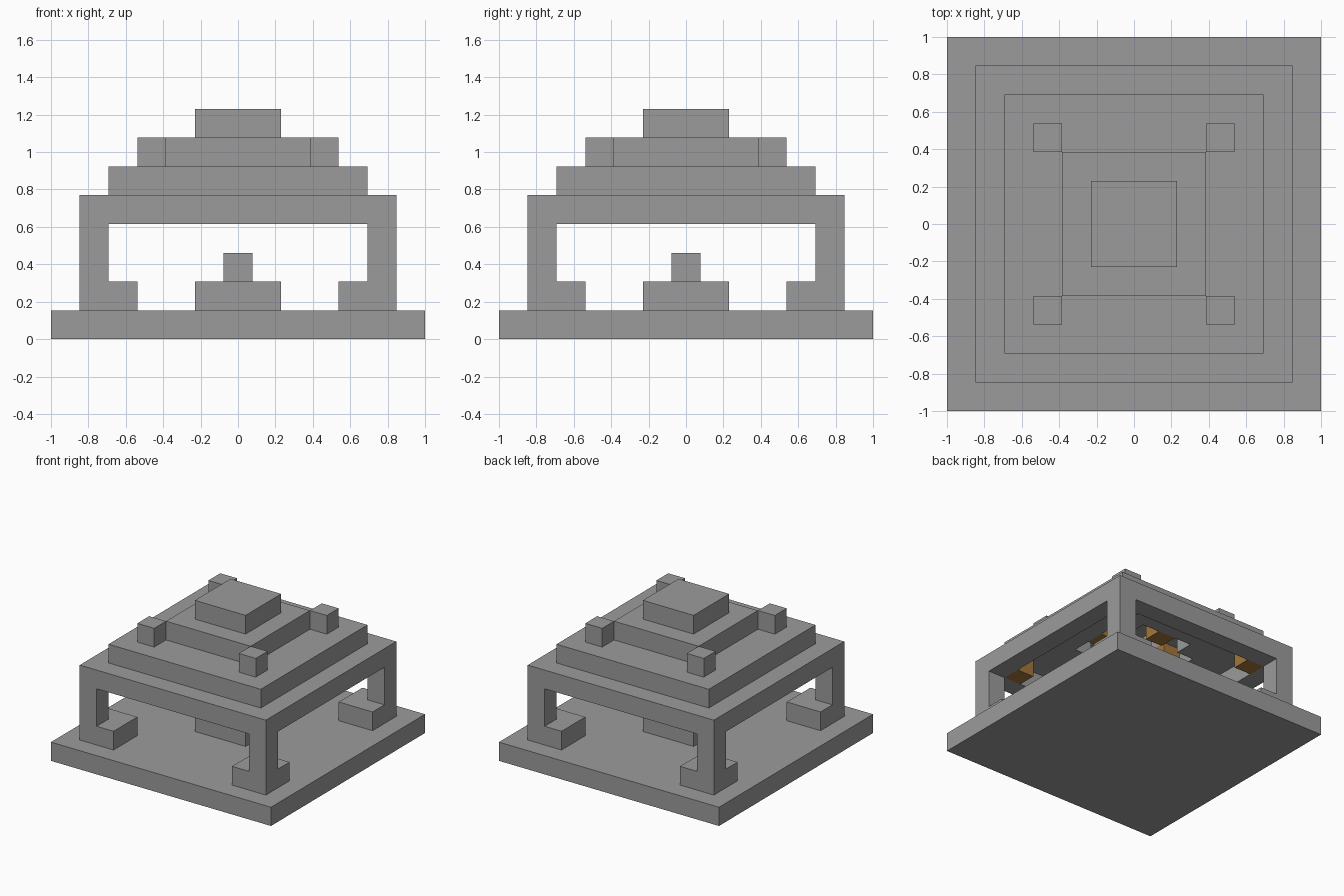
import bpy
import bmesh
from mathutils import Vector

if "Cube" in bpy.data.objects:
    bpy.data.objects.remove(bpy.data.objects["Cube"], do_unlink=True)

U = 2 / 13  # one building block


def make_material(name, rgb):
    mat = bpy.data.materials.new(name)
    mat.use_nodes = True
    mat.diffuse_color = (*rgb, 1)
    mat.node_tree.nodes["Principled BSDF"].inputs["Base Color"].default_value = (*rgb, 1)
    return mat


stone = make_material("grey_stone", (0.33, 0.33, 0.33))
gold = make_material("warm_gold", (0.36, 0.185, 0.045))


def finish(name, bm, mat):
    bmesh.ops.recalc_face_normals(bm, faces=bm.faces)
    bmesh.ops.scale(bm, vec=(U, U, U), verts=bm.verts)
    mesh = bpy.data.meshes.new(name)
    bm.to_mesh(mesh)
    bm.free()
    mesh.materials.append(mat)
    bpy.context.collection.objects.link(bpy.data.objects.new(name, mesh))


def block(name, x, y, size, bottom, top, mat=stone):
    """Square block centred on x, y, measured in block units."""
    bm = bmesh.new()
    bmesh.ops.create_cube(bm, size=1)
    bmesh.ops.scale(bm, vec=(size, size, top - bottom), verts=bm.verts)
    bmesh.ops.translate(bm, vec=(x, y, (top + bottom) / 2), verts=bm.verts)
    finish(name, bm, mat)


def pierced_tier(name, size, bottom, is_hole):
    """Tier one block high, with open cells chosen by a rule."""
    bm = bmesh.new()
    cells = [i - (size - 1) / 2 for i in range(size)]
    for x in cells:
        for y in cells:
            if not is_hole(abs(x), abs(y)):
                corners = ((-.5, -.5), (.5, -.5), (.5, .5), (-.5, .5))
                bm.faces.new([bm.verts.new((x + a, y + b, bottom)) for a, b in corners])
    bmesh.ops.remove_doubles(bm, verts=bm.verts, dist=0.01)
    grown = bmesh.ops.extrude_face_region(bm, geom=bm.faces[:], use_keep_orig=True)
    raised = [g for g in grown["geom"] if isinstance(g, bmesh.types.BMVert)]
    bmesh.ops.translate(bm, vec=Vector((0, 0, 1)), verts=raised)
    finish(name, bm, stone)


# Floor slab and central altar
block("floor_slab", 0, 0, 13, 0, 1)
block("altar_base", 0, 0, 3, 1, 2)
block("altar_top", 0, 0, 1, 2, 3)

# Corner pillars, roof studs and lamps
for sx, side in ((-1, "right"), (1, "left")):
    for sy, end in ((-1, "front"), (1, "back")):
        tag = f"{end}_{side}"
        block(f"pillar_foot_{tag}", sx * 4.5, sy * 4.5, 2, 1, 2)
        block(f"pillar_{tag}", sx * 5, sy * 5, 1, 2, 4)
        block(f"corner_lamp_{tag}", sx * 4, sy * 4, 1, 4, 5, gold)
        block(f"roof_stud_{tag}", sx * 3, sy * 3, 1, 6, 7)

# Stepped hollow roof
pierced_tier("roof_beam_ring", 11, 4, lambda x, y: max(x, y) < 5)
pierced_tier("roof_lower_tier", 9, 5, lambda x, y: max(x, y) < 3 and min(x, y) < 2)
pierced_tier("roof_upper_tier", 5, 6, lambda x, y: max(x, y) < 2)
block("roof_cap", 0, 0, 3, 7, 8)

# Lamps in the arms of the ceiling opening
for x, y, side in ((0, -2, "front"), (0, 2, "back"), (-2, 0, "right"), (2, 0, "left")):
    block(f"ceiling_lamp_{side}", x, y, 1, 5, 6, gold)
